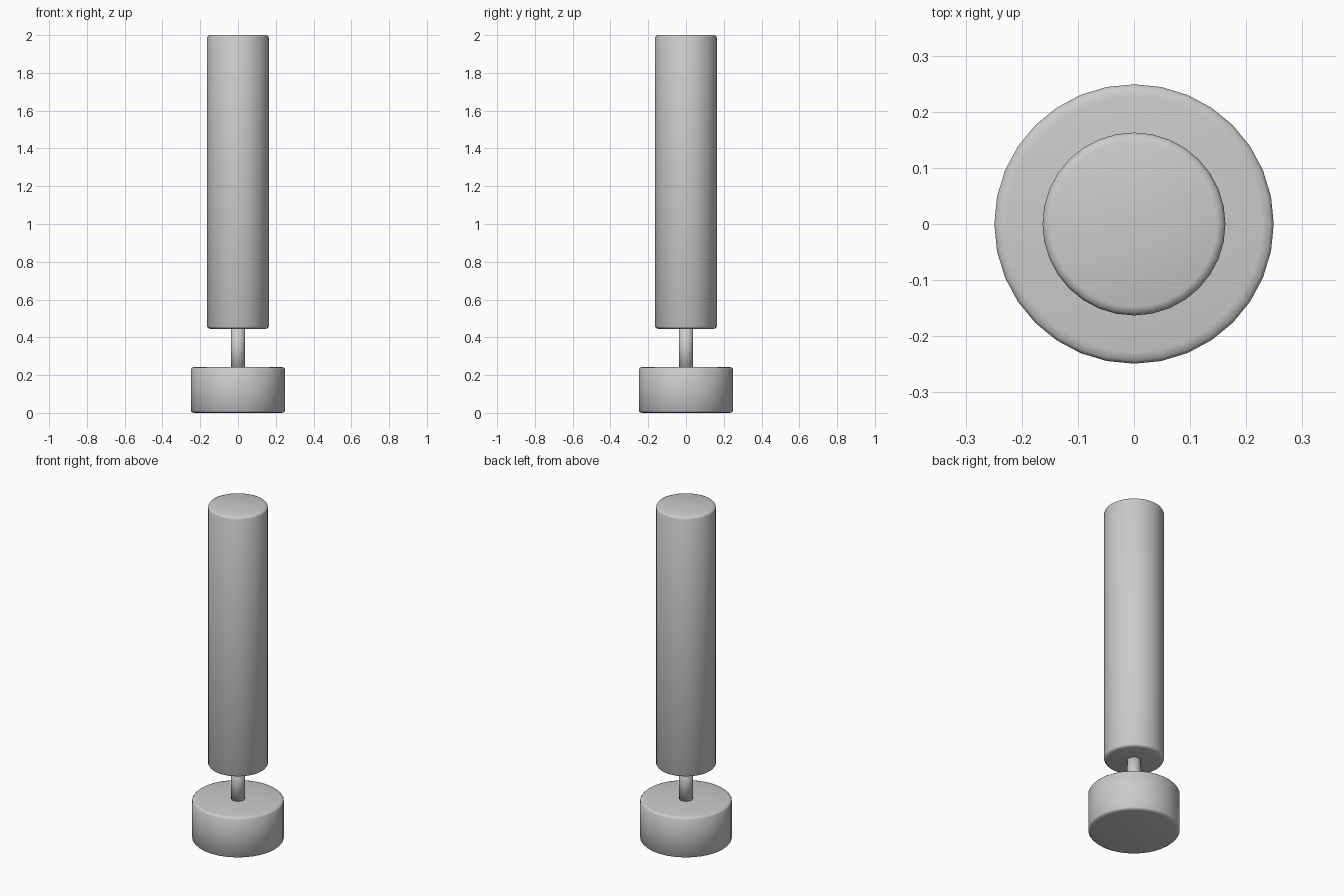
import bpy, bmesh, math

if "Cube" in bpy.data.objects:
    bpy.data.objects.remove(bpy.data.objects["Cube"])

SIDES = 32


def lathe(name, profile):
    """Spin an (r, z) profile around z; ends are closed with flat caps."""
    bm = bmesh.new()
    rings = []
    for r, z in profile:
        rings.append([bm.verts.new((r * math.cos(2 * math.pi * i / SIDES),
                                    r * math.sin(2 * math.pi * i / SIDES), z))
                      for i in range(SIDES)])
    for a, b in zip(rings, rings[1:]):
        for i in range(SIDES):
            j = (i + 1) % SIDES
            bm.faces.new((a[i], a[j], b[j], b[i]))
    bm.faces.new(rings[0][::-1])
    bm.faces.new(rings[-1])
    for f in bm.faces:
        f.smooth = True
    mesh = bpy.data.meshes.new(name)
    bm.to_mesh(mesh)
    bm.free()
    obj = bpy.data.objects.new(name, mesh)
    bpy.context.collection.objects.link(obj)
    return obj


def rounded(radius, z0, z1, inset, drop):
    """Cylinder profile with softened rims."""
    rim = [(radius - inset, 0), (radius - inset * 0.3, drop * 0.3), (radius, drop)]
    return [(r, z0 + d) for r, d in rim] + [(r, z1 - d) for r, d in reversed(rim)]


# Wide foot
lathe("base", rounded(0.249, 0.0, 0.243, 0.02, 0.01))
# Thin connecting rod, sunk into both neighbours
lathe("stem", [(0.038, 0.2), (0.038, 0.48)])
# Tall main cylinder
lathe("body", rounded(0.163, 0.445, 2.0, 0.015, 0.013))
